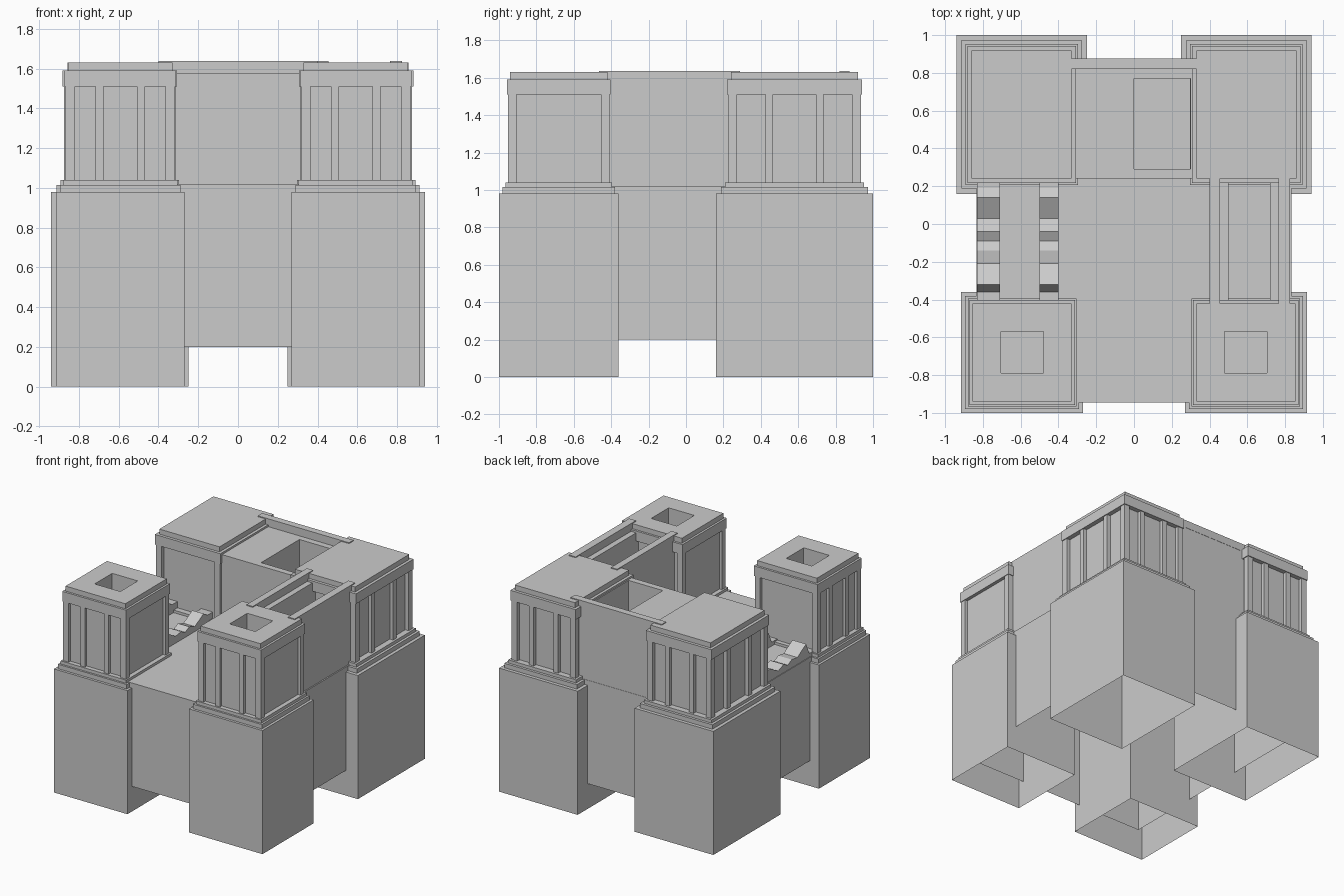
import bpy, bmesh

if "Cube" in bpy.data.objects:
    bpy.data.objects.remove(bpy.data.objects["Cube"])


def finish(name, bm):
    bmesh.ops.recalc_face_normals(bm, faces=bm.faces)
    me = bpy.data.meshes.new(name)
    bm.to_mesh(me)
    bm.free()
    ob = bpy.data.objects.new(name, me)
    bpy.context.collection.objects.link(ob)
    return ob


def add_box(bm, x0, x1, y0, y1, z0, z1, open_bottom=False):
    v = [bm.verts.new((x, y, z)) for z in (z0, z1)
         for x, y in ((x0, y0), (x1, y0), (x1, y1), (x0, y1))]
    for i in range(4):
        j = (i + 1) % 4
        bm.faces.new((v[i], v[j], v[j + 4], v[i + 4]))
    bm.faces.new(v[4:])
    if not open_bottom:
        bm.faces.new(v[3::-1])


def boxes(name, items, open_bottom=False):
    bm = bmesh.new()
    for b in items:
        add_box(bm, *b, open_bottom=open_bottom)
    return finish(name, bm)


def tower(name, x0, x1, y0, y1, k, pit, split):
    """Stepped shell, open below; split = faces with two mullions."""
    rings = [(0, 0), (0, .98), (.02, .98), (.02, 1.015), (.035, 1.015),
             (.035, 1.04), (.07, 1.04), (.07, 1.51), (.043, 1.51),
             (.043, 1.59), (.06, 1.59), (.06, 1.63)]
    if pit:
        rings += [(.21, 1.63), (.21, 1.3)]
    bm = bmesh.new()
    prev = None
    for d, z in rings:
        d *= k
        ring = [bm.verts.new(p) for p in ((x0 + d, y0 + d, z), (x1 - d, y0 + d, z),
                                          (x1 - d, y1 - d, z), (x0 + d, y1 - d, z))]
        if prev:
            for i in range(4):
                j = (i + 1) % 4
                bm.faces.new((prev[i], prev[j], ring[j], ring[i]))
        prev = ring
    bm.faces.new(prev)
    finish(name, bm)

    # corner posts and mullions around the recessed panels
    d, t = .048 * k, .03 * k
    ax, bx, ay, by = x0 + d, x1 - d, y0 + d, y1 - d
    w = .047
    posts = [(px, px + w, py, py + w, 1.04, 1.51)
             for px in (ax, bx - w) for py in (ay, by - w)]
    for side in split:
        for f in (.31, .69):
            cx, cy, h = ax + f * (bx - ax), ay + f * (by - ay), .02
            posts.append({'front': (cx - h, cx + h, ay, ay + t, 1.04, 1.51),
                          'back': (cx - h, cx + h, by - t, by, 1.04, 1.51),
                          'left': (ax, ax + t, cy - h, cy + h, 1.04, 1.51),
                          'right': (bx - t, bx, cy - h, cy + h, 1.04, 1.51)}[side])
    boxes(name + "_posts", posts)


# four corner towers
tower("front_left_tower", -.915, -.27, -1, -.36, 1, True, ('front', 'left'))
tower("front_right_tower", .27, .915, -1, -.36, 1, True, ('front',))
tower("back_left_tower", -.94, -.25, .16, 1, 1.35, False, ('back', 'left'))
tower("back_right_tower", .25, .94, .16, 1, 1.35, False, ('back', 'right'))

# main platform, hollow underneath
boxes("platform", [(-.835, .835, -.945, .875, .2, 1.02)], open_bottom=True)

# raised back block with a roof opening
T = 1.575
boxes("back_block", [(-.345, 0, .24, .873, 1.02, T), (0, .345, .24, .29, 1.02, T),
                     (0, .345, .77, .873, 1.02, T), (.30, .345, .29, .77, 1.02, T)])
boxes("back_beam", [(-.40, .40, .82, .875, T, 1.637)])

# right wing: two parallel walls with top beams
boxes("right_walls", [(.40, .50, -.43, .26, 1.02, T), (.72, .825, -.43, .26, 1.02, T)])
boxes("right_beams", [(.40, .455, -.465, .29, T, 1.637), (.765, .825, -.465, .29, T, 1.637)])

# left wing: broken stumps of two walls
profile = [(.26, 1.09), (.19, 1.09), (.14, 1.12), (.03, 1.06), (-.04, 1.085), (-.09, 1.06),
           (-.14, 1.085), (-.21, 1.075), (-.32, 1.14), (-.36, 1.05), (-.43, 1.05)]
outline = [(.26, 1.02)] + profile + [(-.43, 1.02)]
bm = bmesh.new()
for xa, xb in ((-.83, -.71), (-.50, -.40)):
    a = [bm.verts.new((xa, y, z)) for y, z in outline]
    b = [bm.verts.new((xb, y, z)) for y, z in outline]
    n = len(a)
    bm.faces.new(a)
    bm.faces.new(b[::-1])
    for i in range(n):
        j = (i + 1) % n
        bm.faces.new((a[i], a[j], b[j], b[i]))
finish("broken_left_walls", bm)
